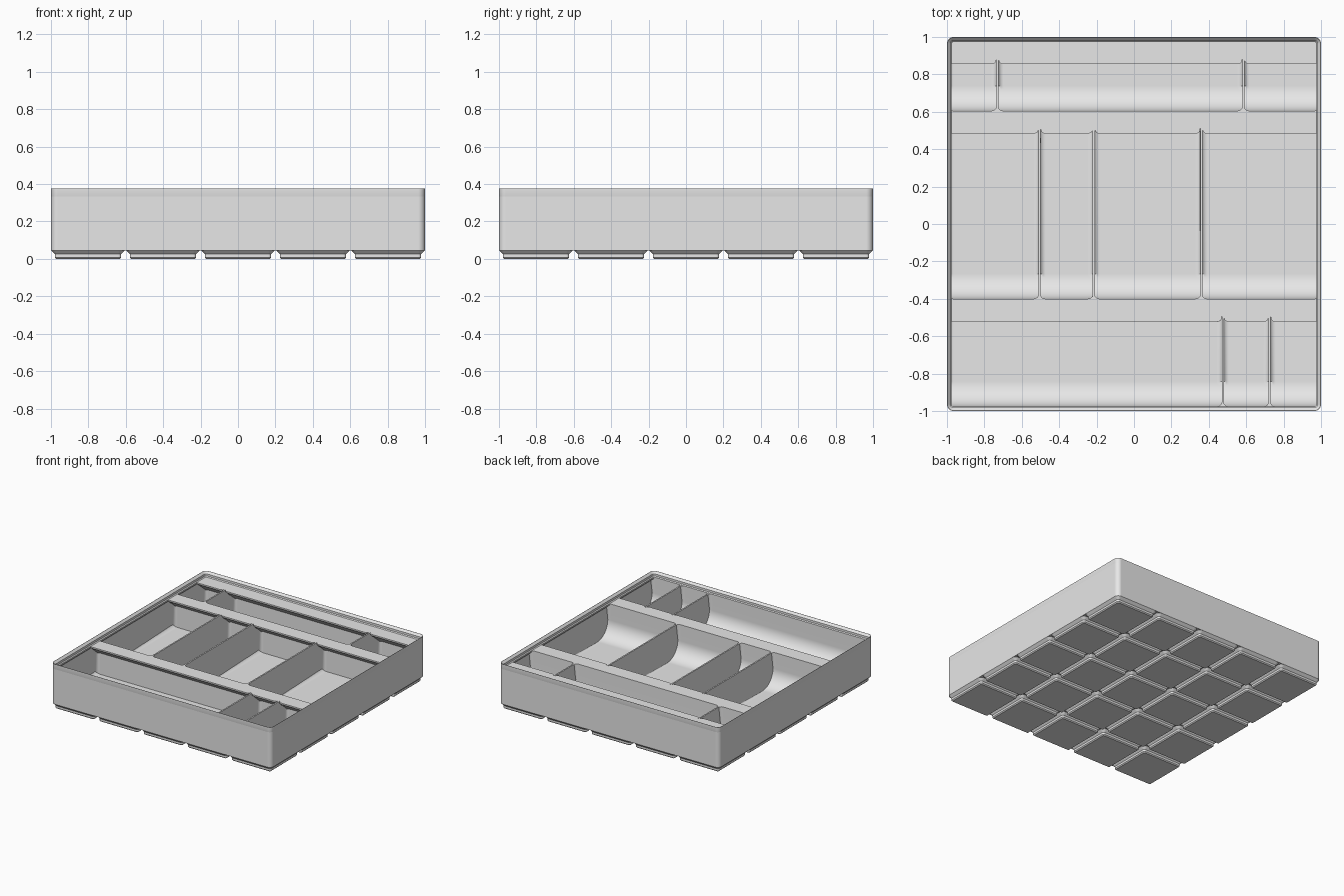
import bpy, bmesh, math

cube = bpy.data.objects.get("Cube")
if cube:
    bpy.data.objects.remove(cube, do_unlink=True)

BASE, FLOOR, RIM, TOP = 0.0453, 0.067, 0.334, 0.375
WALL, LIP, RADIUS = 0.009, 0.0248, 0.036
DIVIDER, FILLET, SCOOP = 0.0115, 0.0267, 0.134
PITCH, CELL = 0.401, 0.396

grey = bpy.data.materials.new("light_grey")
grey.use_nodes = True
color = (0.8, 0.8, 0.8, 1)
grey.diffuse_color = color
grey.node_tree.nodes["Principled BSDF"].inputs["Base Color"].default_value = color


def make_object(name, bm):
    bmesh.ops.recalc_face_normals(bm, faces=bm.faces)
    mesh = bpy.data.meshes.new(name)
    bm.to_mesh(mesh)
    bm.free()
    mesh.materials.append(grey)
    obj = bpy.data.objects.new(name, mesh)
    bpy.context.collection.objects.link(obj)
    return obj


def activate(obj):
    bpy.ops.object.select_all(action='DESELECT')
    obj.select_set(True)
    bpy.context.view_layer.objects.active = obj


def smooth(obj):
    activate(obj)
    bpy.ops.object.shade_smooth_by_angle(angle=math.radians(30))
    weighted = obj.modifiers.new("flat_faces", 'WEIGHTED_NORMAL')
    weighted.keep_sharp = True


def rounded_square(bm, half, radius, z, cx=0, cy=0, steps=6):
    """Ring of vertices around a square with round corners."""
    ring = []
    for corner, (sx, sy) in enumerate([(1, 1), (-1, 1), (-1, -1), (1, -1)]):
        for i in range(steps + 1):
            a = math.pi / 2 * (corner + i / steps)
            ring.append(bm.verts.new((cx + sx * (half - radius) + radius * math.cos(a),
                                      cy + sy * (half - radius) + radius * math.sin(a), z)))
    return ring


def loft(bm, size, profile, cx=0, cy=0, closed=False, cap_top=False):
    """Sweep a profile of (inset, z) points around a rounded square."""
    rings = [rounded_square(bm, size / 2 - d, RADIUS - d, z, cx, cy) for d, z in profile]
    pairs = list(zip(rings, rings[1:]))
    if closed:
        pairs.append((rings[-1], rings[0]))
    else:
        bm.faces.new(rings[0])
        if cap_top:
            bm.faces.new(rings[-1])
    for a, b in pairs:
        for i in range(len(a)):
            j = (i + 1) % len(a)
            bm.faces.new((a[i], a[j], b[j], b[i]))


def compartment(bm, x0, x1, front, back, shelf):
    """Pocket with a curved scoop in front, a label shelf behind and filleted ends."""
    high = RIM + 0.07
    tip = RIM - DIVIDER
    profile = [(front, high)]
    for i in range(11):
        a = math.pi / 2 * i / 10
        profile.append((front + SCOOP * (1 - math.cos(a)), FLOOR + SCOOP * (1 - math.sin(a))))
    under = tip - (back - shelf) * math.tan(math.radians(36))
    profile += [(back, FLOOR), (back, under), (shelf, tip), (shelf, high)]
    ends = [[bm.verts.new((x, y, z)) for y, z in profile] for x in (x0, x1)]
    caps = [bm.faces.new(ends[0]), bm.faces.new(ends[1][::-1])]
    for i in range(len(profile)):
        j = (i + 1) % len(profile)
        bm.faces.new((ends[0][j], ends[0][i], ends[1][i], ends[1][j]))
    edges = [e for cap in caps for e in cap.edges]
    bmesh.ops.bevel(bm, geom=edges, offset=FILLET, segments=5, profile=0.5,
                    affect='EDGES', clamp_overlap=False)


# Solid tray block
bm = bmesh.new()
loft(bm, 2, [(0, BASE), (0, RIM)], cap_top=True)
tray = make_object("tray_body", bm)

# Pockets: front, back, shelf edge, divider positions for each row
rows = [(LIP - 1, -0.412, -0.523, [0.475, 0.725]),
        (-0.4, 0.5935, 0.483, [-0.505, -0.215, 0.36]),
        (0.605, 1 - WALL, 0.855, [-0.73, 0.585])]
bm = bmesh.new()
gap = DIVIDER / 2
for front, back, shelf, dividers in rows:
    starts = [WALL - 1] + [x + gap for x in dividers]
    stops = [x - gap for x in dividers] + [1 - WALL]
    for x0, x1 in zip(starts, stops):
        compartment(bm, x0, x1, front, back, shelf)
cutter = make_object("pocket_cutter", bm)
cutter.hide_render = True

cut = tray.modifiers.new("pockets", 'BOOLEAN')
cut.operation = 'DIFFERENCE'
cut.solver = 'EXACT'
cut.object = cutter
activate(tray)
bpy.ops.object.modifier_apply(modifier=cut.name)
bpy.data.objects.remove(cutter, do_unlink=True)
smooth(tray)

# Stepped stacking lip with a sloped support beneath it
bm = bmesh.new()
loft(bm, 2, [(0, RIM), (0, TOP), (0.002, TOP), (0.0181, 0.358), (0.0181, 0.3407),
             (LIP, RIM), (LIP, RIM - DIVIDER), (WALL, 0.307)], closed=True)
smooth(make_object("stacking_lip", bm))

# Grid of stepped feet
bm = bmesh.new()
for row in range(-2, 3):
    for col in range(-2, 3):
        loft(bm, CELL, [(0.0282, 0), (0.0205, 0.0076), (0.0205, 0.0248), (0, BASE)],
             col * PITCH, row * PITCH)
smooth(make_object("base_feet", bm))
